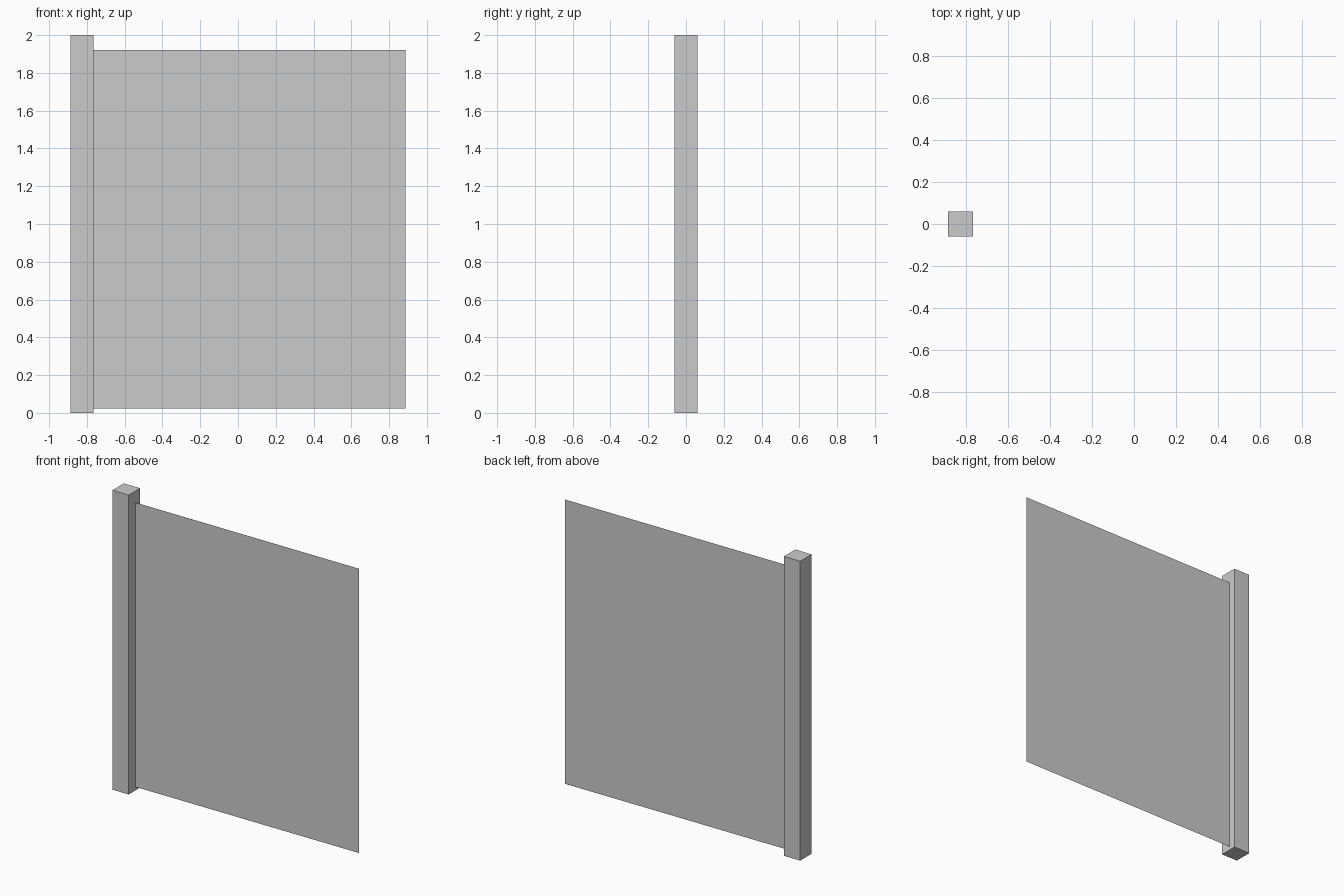
import bpy
import bmesh
from mathutils import Matrix

if "Cube" in bpy.data.objects:
    bpy.data.objects.remove(bpy.data.objects["Cube"])


def make_object(name, bm):
    mesh = bpy.data.meshes.new(name)
    bm.to_mesh(mesh)
    bm.free()
    obj = bpy.data.objects.new(name, mesh)
    bpy.context.collection.objects.link(obj)
    return obj


HALF_WIDTH = 0.886
POST = 0.12

# Square post at the left end
bm = bmesh.new()
bmesh.ops.create_cube(bm, size=1, matrix=Matrix.Translation(
    (-HALF_WIDTH + POST / 2, 0, 1)) @ Matrix.Diagonal((POST, POST, 2, 1)))
make_object("post", bm)

# Paper-thin fence panel, set slightly behind the post centre
left, right, bottom, top, y = -HALF_WIDTH + POST, HALF_WIDTH, 0.022, 1.921, 0.014
bm = bmesh.new()
bm.faces.new([bm.verts.new(p) for p in (
    (left, y, bottom), (right, y, bottom), (right, y, top), (left, y, top))])
make_object("fence_panel", bm)
